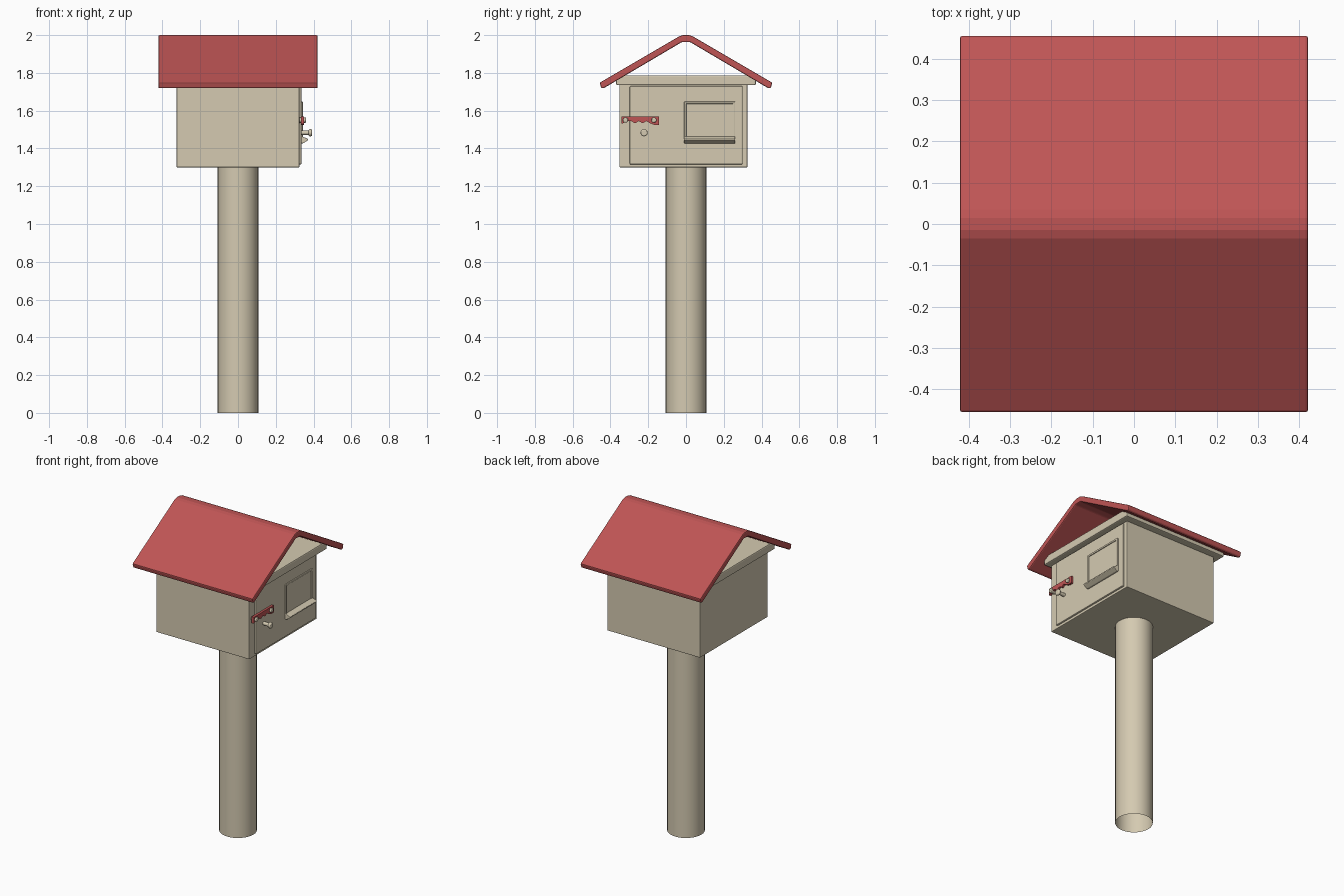
import bpy, math
from mathutils import Matrix

if "Cube" in bpy.data.objects:
    bpy.data.objects.remove(bpy.data.objects["Cube"])

def material(name, rgb):
    m = bpy.data.materials.new(name)
    m.diffuse_color = (*rgb, 1)
    m.use_nodes = True
    m.node_tree.nodes["Principled BSDF"].inputs["Base Color"].default_value = m.diffuse_color
    return m

TAN = material("tan_paint", (0.66, 0.59, 0.44))
RED = material("red_paint", (0.52, 0.09, 0.09))

def finish(ob, name, mat, bevel=0.0, smooth=False):
    ob.name = name
    ob.data.materials.append(mat)
    if bevel:
        b = ob.modifiers.new("bevel", 'BEVEL')
        b.width, b.segments, b.limit_method = bevel, 2, 'ANGLE'
    if smooth:
        bpy.ops.object.select_all(action='DESELECT')
        ob.select_set(True)
        bpy.context.view_layer.objects.active = ob
        bpy.ops.object.shade_smooth_by_angle(angle=math.radians(35))
    return ob

def box(name, x, y, z, mat=TAN, bevel=0.004):
    """Box from (min, max) pairs."""
    bpy.ops.mesh.primitive_cube_add(size=1)
    ob = bpy.context.object
    size = Matrix.Diagonal((x[1]-x[0], y[1]-y[0], z[1]-z[0], 1))
    mid = Matrix.Translation((sum(x)/2, sum(y)/2, sum(z)/2))
    ob.data.transform(mid @ size)
    return finish(ob, name, mat, bevel)

def prism(name, profile, x0, x1, mat, bevel):
    """Extrude a (y, z) outline along x."""
    n = len(profile)
    verts = [(x, y, z) for x in (x0, x1) for y, z in profile]
    faces = [(i, (i+1) % n, n+(i+1) % n, n+i) for i in range(n)]
    faces += [tuple(range(n))[::-1], tuple(range(n, 2*n))]
    me = bpy.data.meshes.new(name)
    me.from_pydata(verts, [], faces)
    ob = bpy.data.objects.new(name, me)
    bpy.context.collection.objects.link(ob)
    return finish(ob, name, mat, bevel)

def pin(name, y, z, x0, x1, r, bevel=0.004):
    """Round pin pointing out of the door along x."""
    bpy.ops.mesh.primitive_cylinder_add(vertices=20, radius=r, depth=x1-x0,
        location=((x0+x1)/2, y, z), rotation=(0, math.pi/2, 0))
    return finish(bpy.context.object, name, TAN, bevel, True)

# Post, open at the bottom
bpy.ops.mesh.primitive_cylinder_add(vertices=32, radius=0.108, depth=1.31,
                                    end_fill_type='NOTHING', location=(0, 0, 0.655))
finish(bpy.context.object, "post", TAN, 0, True)

# Body and the rim under the roof
box("body", (-0.325, 0.325), (-0.352, 0.325), (1.30, 1.75))
box("rim", (-0.365, 0.365), (-0.37, 0.37), (1.735, 1.787), bevel=0.007)

# Gable roof, one bent sheet with a flattened ridge
right = [(0.022, 1.963), (0.437, 1.718), (0.449, 1.72), (0.457, 1.748), (0.035, 1.994), (0.015, 2.0)]
profile = right + [(-y, z) for y, z in reversed(right)]
prism("roof", profile, -0.421, 0.421, RED, 0.008)

# Door
box("door", (0.32, 0.336), (-0.298, 0.30), (1.315, 1.73), bevel=0.006)

# Letter flap: thin frame, flat panel, projecting sill
Y0, Y1, Z0, Z1, T = -0.01, 0.26, 1.455, 1.648, 0.012
for name, y, z in (("flap_frame_left", (Y0, Y0+T), (Z0, Z1)),
                   ("flap_frame_right", (Y1-T, Y1), (Z0, Z1)),
                   ("flap_frame_top", (Y0, Y1), (Z1-T, Z1))):
    box(name, (0.33, 0.343), y, z, bevel=0.003)
box("flap_panel", (0.33, 0.338), (Y0+T, Y1-T), (Z0, Z1-T), bevel=0.0)
sill = [(0.33, 1.427), (0.345, 1.427), (0.37, 1.443), (0.37, 1.45), (0.345, 1.462), (0.33, 1.462)]
s = prism("flap_sill", sill, -Y1, -Y0, TAN, 0.002)
s.data.transform(Matrix.Rotation(math.radians(-90), 4, 'Z') @ Matrix.Scale(1, 4))
# after the turn (x, y) -> (y, -x), so the sill runs along y from Y0 to Y1

# Signal flag with a scalloped lower edge, held by two bolts
flag = [(-0.342, 1.57), (-0.342, 1.53), (-0.305, 1.546)]
flag += [(-0.29 + i*0.02, 1.545 - 0.012*(i % 2)) for i in range(6)]
flag += [(-0.168, 1.525), (-0.142, 1.525), (-0.142, 1.57)]
prism("flag", flag, 0.334, 0.35, RED, 0.0)
for i, y in enumerate((-0.32, -0.17)):
    pin(f"flag_bolt_{i+1}", y, 1.55, 0.32, 0.36, 0.014)

# Door knob: stem and head
pin("knob_stem", -0.222, 1.483, 0.33, 0.378, 0.011, 0)
pin("knob_head", -0.222, 1.483, 0.374, 0.392, 0.019, 0.006)
